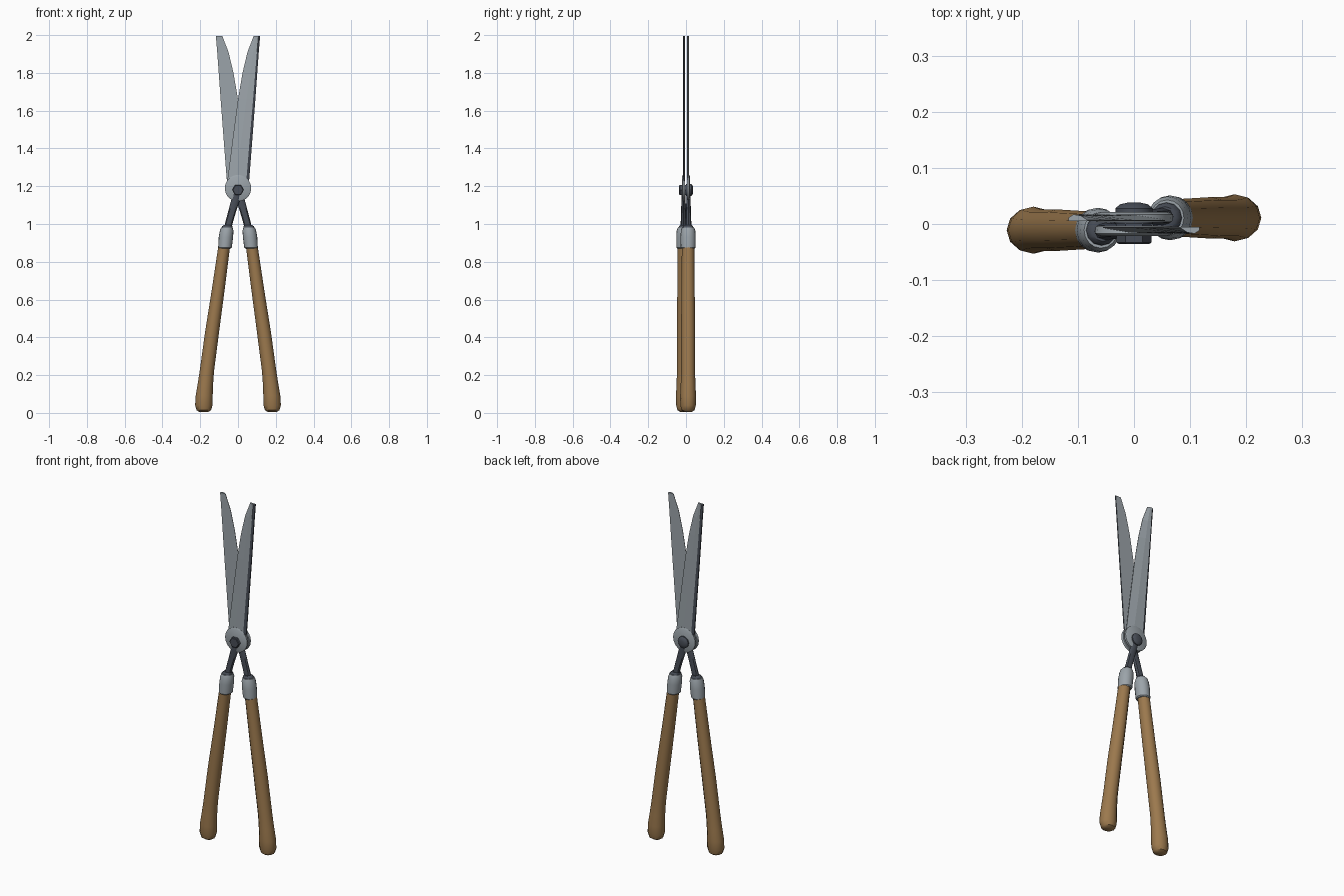
import bpy, bmesh, math
from mathutils import Matrix, Vector

cube = bpy.data.objects.get("Cube")
if cube:
    bpy.data.objects.remove(cube)


def material(name, rgb):
    m = bpy.data.materials.new(name)
    m.use_nodes = True
    m.diffuse_color = (*rgb, 1)
    m.node_tree.nodes["Principled BSDF"].inputs["Base Color"].default_value = (*rgb, 1)
    return m


WOOD = material("warm wood", (0.33, 0.19, 0.075))
STEEL = material("blade steel", (0.33, 0.37, 0.40))
DARK = material("dark steel", (0.065, 0.075, 0.095))


def finish(name, bm, mats, smooth=40):
    bmesh.ops.recalc_face_normals(bm, faces=bm.faces)
    me = bpy.data.meshes.new(name)
    bm.to_mesh(me)
    bm.free()
    for m in mats:
        me.materials.append(m)
    ob = bpy.data.objects.new(name, me)
    bpy.context.collection.objects.link(ob)
    if smooth:
        bpy.ops.object.select_all(action='DESELECT')
        ob.select_set(True)
        bpy.context.view_layer.objects.active = ob
        bpy.ops.object.shade_smooth_by_angle(angle=math.radians(smooth))
    return ob


def loft(bm, loops):
    """Bridge equal-length point loops and cap both ends."""
    rings = [[bm.verts.new(p) for p in loop] for loop in loops]
    n = len(rings[0])
    for a, b in zip(rings, rings[1:]):
        for i in range(n):
            j = (i + 1) % n
            bm.faces.new((a[i], a[j], b[j], b[i]))
    bm.faces.new(rings[0])
    bm.faces.new(rings[-1])


def sweep(name, rings, mat, y, sides=12):
    """Rings are (x, z, radius x, radius y)."""
    bm = bmesh.new()
    turn = [2 * math.pi * i / sides for i in range(sides)]
    loft(bm, [[(x + rx * math.cos(t), y + ry * math.sin(t), z) for t in turn]
              for x, z, rx, ry in rings])
    return finish(name, bm, [mat])


def disc(name, mat, rings, z, sides):
    """Turned part along y; rings are (y, radius)."""
    bm = bmesh.new()
    turn = [2 * math.pi * i / sides for i in range(sides)]
    loft(bm, [[(r * math.cos(t), y, z + r * math.sin(t)) for t in turn] for y, r in rings])
    return finish(name, bm, [mat], 30)


def blade(name):
    # each station: z, cutting edge x, ridge x, bevel x, spine x
    stations = [(1.19, -0.045, -0.02, 0.03, 0.045),
                (1.24, -0.055, -0.012, 0.045, 0.06),
                (1.45, -0.028, 0.018, 0.062, 0.076),
                (1.66, 0.0, 0.045, 0.08, 0.092),
                (1.80, 0.024, 0.065, 0.091, 0.102),
                (1.91, 0.05, 0.08, 0.1, 0.11),
                (1.995, 0.083, 0.095, 0.108, 0.117)]
    bm = bmesh.new()
    loft(bm, [[(e, -0.005, z), (e, -0.007, z), (r, -0.015, z),
               (b, -0.017, z), (s, -0.011, z), (s, -0.005, z)]
              for z, e, r, b, s in stations])
    bmesh.ops.recalc_face_normals(bm, faces=bm.faces)
    # dark back edge along the spine
    for f in bm.faces:
        f.material_index = int(f.normal.x > 0.3 and abs(f.normal.z) < 0.5)
    return finish(name, bm, [STEEL, DARK], 0)


Y = -0.011
half = [
    sweep("handle", [(-0.181, 0.005, 0.024, 0.02), (-0.181, 0.014, 0.038, 0.034),
                     (-0.181, 0.04, 0.046, 0.041), (-0.179, 0.09, 0.045, 0.042),
                     (-0.173, 0.15, 0.041, 0.039), (-0.165, 0.22, 0.038, 0.037),
                     (-0.137, 0.43, 0.037, 0.037), (-0.105, 0.65, 0.034, 0.035),
                     (-0.072, 0.89, 0.031, 0.033)], WOOD, Y),
    sweep("ferrule", [(-0.07, 0.87, 0.031, 0.034), (-0.069, 0.875, 0.036, 0.039),
                      (-0.064, 0.93, 0.038, 0.04), (-0.06, 0.965, 0.036, 0.038),
                      (-0.059, 0.982, 0.03, 0.032)], STEEL, Y, 16),
    sweep("ferrule_collar", [(-0.059, 0.975, 0.028, 0.028), (-0.057, 0.988, 0.027, 0.027),
                             (-0.055, 0.995, 0.02, 0.02)], DARK, Y),
    sweep("tang", [(-0.056, 0.97, 0.02, 0.016), (-0.047, 1.01, 0.02, 0.015),
                   (-0.03, 1.07, 0.021, 0.013), (-0.012, 1.13, 0.023, 0.011),
                   (-0.002, 1.18, 0.026, 0.011)], DARK, Y - 0.002, 8),
    disc("pivot_plate", STEEL, [(-0.004, 0.068), (-0.017, 0.07), (-0.021, 0.062)], 1.19, 20),
    blade("blade"),
]

# Second half is the first turned half a circle about the vertical axis
spin = Matrix.Rotation(math.pi, 4, 'Z')
for ob in half:
    twin = ob.copy()
    twin.data = ob.data.copy()
    twin.name = "rear_" + ob.name
    ob.name = "front_" + ob.name
    twin.data.transform(spin)
    bpy.context.collection.objects.link(twin)

# Pivot bolt: six-sided nut in front, domed head behind
disc("pivot_nut", DARK, [(0.0, 0.031), (-0.033, 0.031), (-0.036, 0.027)], 1.18, 6)
disc("bolt_head", DARK, [(0.0, 0.033), (0.028, 0.033), (0.035, 0.025), (0.038, 0.012)], 1.18, 16)
